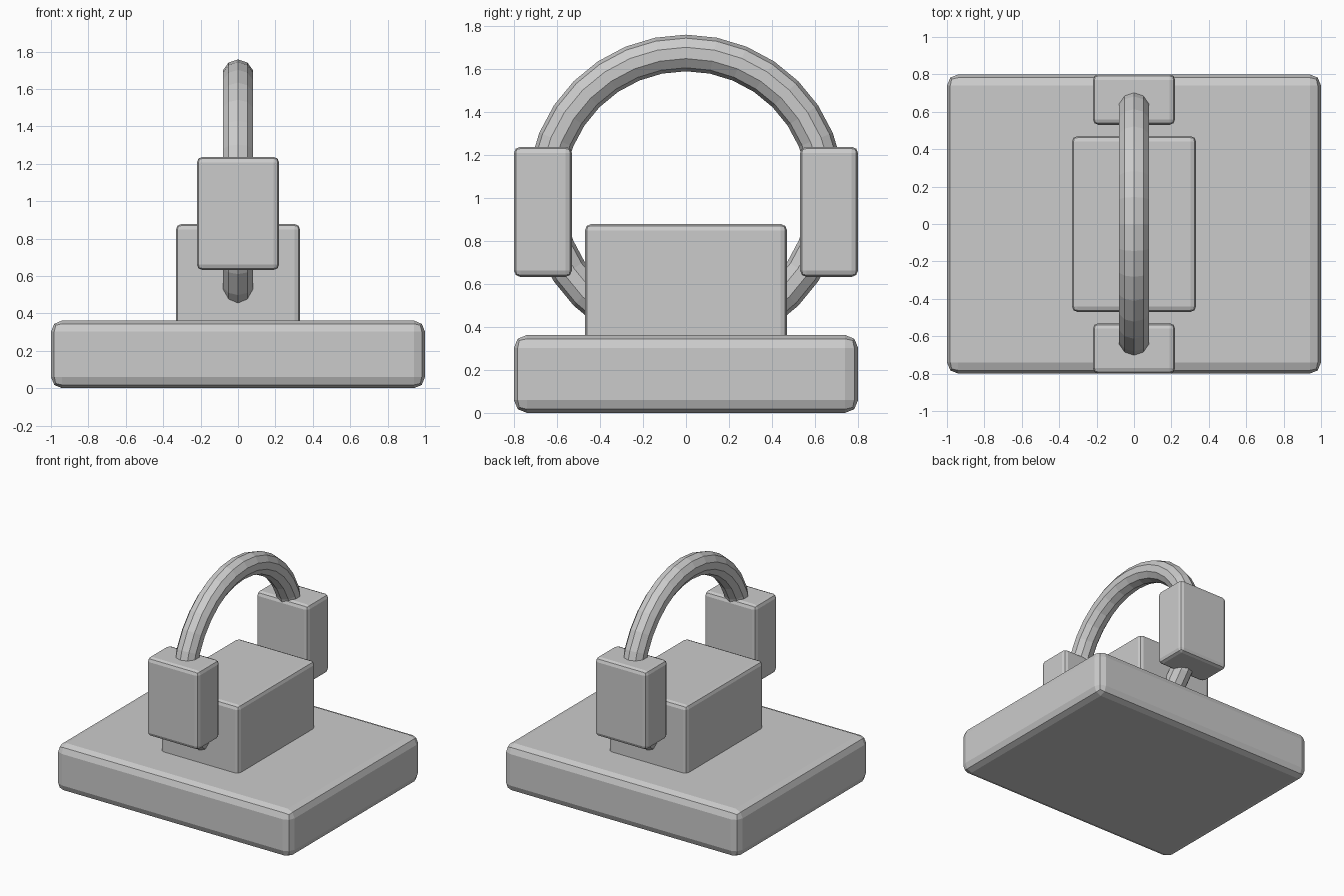
import bpy, math
from mathutils import Vector

if "Cube" in bpy.data.objects:
    bpy.data.objects.remove(bpy.data.objects["Cube"])


def rounded_box(name, lo, hi, bevel):
    """Box between two corners with a two-step edge bevel."""
    lo, hi = Vector(lo), Vector(hi)
    bpy.ops.mesh.primitive_cube_add(size=1, location=(lo + hi) / 2)
    ob = bpy.context.object
    ob.name = name
    ob.scale = hi - lo
    bpy.ops.object.transform_apply(location=False, rotation=False, scale=True)
    mod = ob.modifiers.new("edge_bevel", 'BEVEL')
    mod.width = bevel
    mod.segments = 2
    return ob


# Wide base slab and the block standing on it
rounded_box("base", (-1, -0.8, 0), (1, 0.8, 0.362), 0.06)
rounded_box("centre_block", (-0.332, -0.47, 0.28), (0.332, 0.47, 0.878), 0.03)

# Pads at the front and back of the ring
for name, s in (("front_pad", -1), ("back_pad", 1)):
    y0, y1 = sorted((s * 0.53, s * 0.8))
    rounded_box(name, (-0.22, y0, 0.632), (0.22, y1, 1.237), 0.03)

# Upright ring threaded through pads and block
bpy.ops.mesh.primitive_torus_add(
    major_segments=32, minor_segments=10, major_radius=0.653, minor_radius=0.085,
    location=(0, 0, 1.02), rotation=(0, math.pi / 2, 0))
bpy.context.object.name = "ring"
